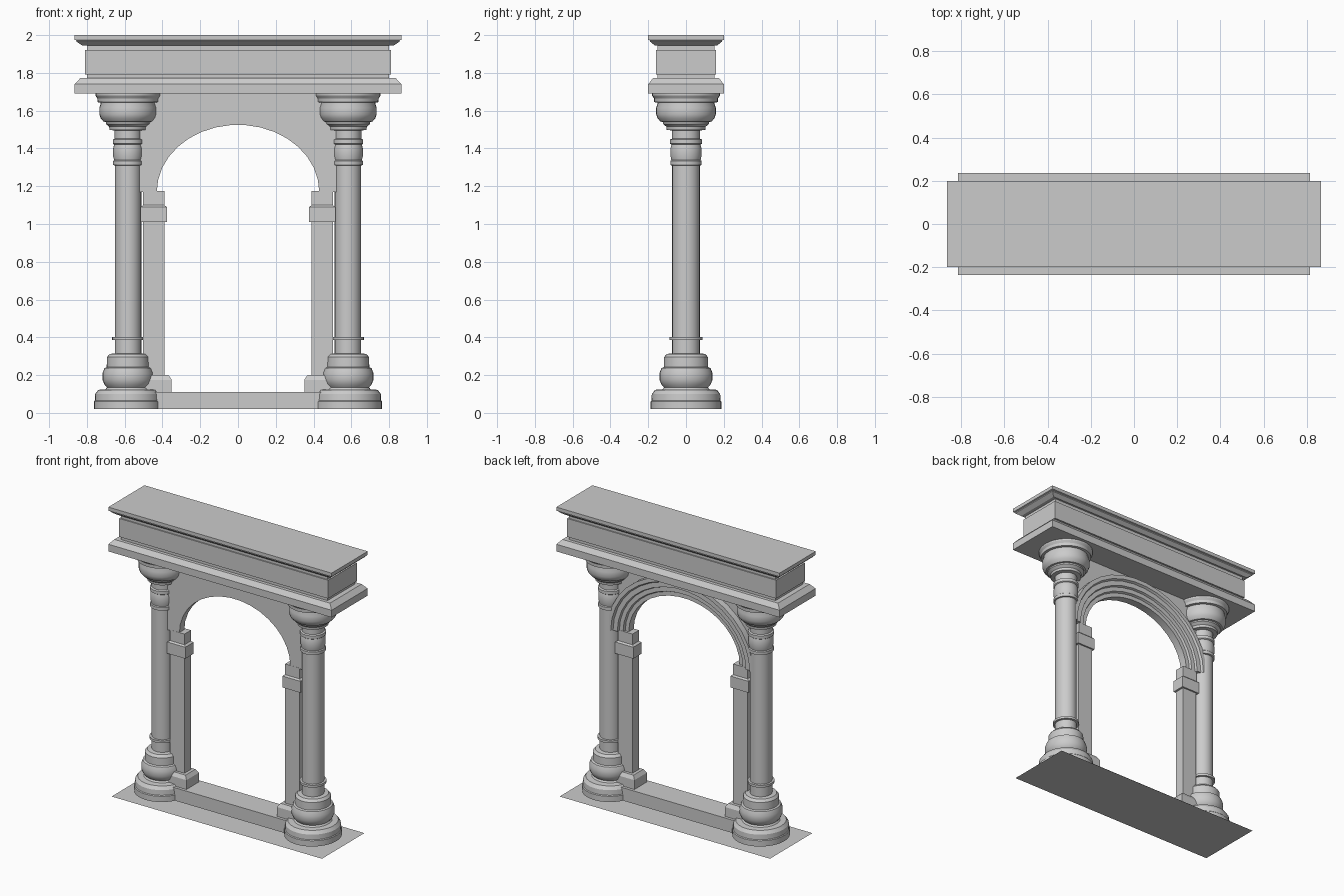
import bpy, math

if "Cube" in bpy.data.objects:
    bpy.data.objects.remove(bpy.data.objects["Cube"])


def make(name, verts, faces, smooth=False):
    me = bpy.data.meshes.new(name)
    me.from_pydata(verts, [], faces)
    ob = bpy.data.objects.new(name, me)
    bpy.context.collection.objects.link(ob)
    bpy.ops.object.select_all(action='DESELECT')
    bpy.context.view_layer.objects.active = ob
    ob.select_set(True)
    bpy.ops.object.mode_set(mode='EDIT')
    bpy.ops.mesh.select_all(action='SELECT')
    bpy.ops.mesh.normals_make_consistent(inside=False)
    bpy.ops.object.mode_set(mode='OBJECT')
    if smooth:
        bpy.ops.object.shade_smooth_by_angle(angle=math.radians(30))
    return ob


def loft(rings):
    """Join equal-length rings of points and cap both ends."""
    n = len(rings[0])
    verts = [p for r in rings for p in r]
    faces = [(k * n + i, k * n + (i + 1) % n, (k + 1) * n + (i + 1) % n, (k + 1) * n + i)
             for k in range(len(rings) - 1) for i in range(n)]
    faces += [tuple(range(n)), tuple(range(len(verts) - n, len(verts)))]
    return verts, faces


def rect_stack(name, levels, cx=0):
    """Stacked rectangular moulding from (half x, half y, z) levels."""
    return make(name, *loft([[(cx - a, -b, z), (cx + a, -b, z), (cx + a, b, z), (cx - a, b, z)]
                             for a, b, z in levels]))


def turned(name, profile, cx, n=32):
    """Lathe a (radius, z) profile, slightly deeper in y than in x."""
    rings = [[(cx + r * math.cos(2 * math.pi * i / n), 1.04 * r * math.sin(2 * math.pi * i / n), z)
              for i in range(n)] for r, z in profile]
    return make(name, *loft(rings), smooth=True)


# Ground sheet and threshold
make("ground_sheet", [(-.815, -.235, 0), (.815, -.235, 0), (.815, .235, 0), (-.815, .235, 0)],
     [(0, 1, 2, 3)])
rect_stack("threshold", [(.56, .09, .02), (.56, .09, .11)])

# Entablature: architrave, frieze and cornice
rect_stack("entablature", [
    (.865, .2, 1.69), (.865, .2, 1.74), (.835, .175, 1.772), (.8, .152, 1.772),
    (.8, .152, 1.792), (.81, .16, 1.792), (.81, .16, 1.92), (.8, .152, 1.92),
    (.8, .152, 1.945), (.825, .165, 1.945), (.855, .19, 1.965), (.855, .19, 1.972),
    (.865, .2, 1.975), (.865, .2, 2)])

# Column profiles
base = [(.181, .02), (.181, .06), (.176, .065), (.174, .1), (.158, .122), (.12, .125),
        (.112, .135), (.125, .15), (.135, .175), (.135, .21), (.125, .237), (.113, .242),
        (.113, .25), (.112, .295), (.098, .312), (.07, .315), (.07, .385), (.084, .386),
        (.084, .402), (.07, .403)]
shaft = [(.07, .4), (.07, 1.31), (.08, 1.312), (.08, 1.333), (.074, 1.338), (.079, 1.36),
         (.079, 1.4), (.074, 1.42), (.081, 1.425), (.081, 1.447), (.071, 1.452), (.071, 1.5)]
capital = [(.07, 1.495), (.098, 1.498), (.1, 1.515), (.118, 1.53), (.118, 1.54), (.13, 1.542),
           (.145, 1.56), (.152, 1.58), (.152, 1.615), (.145, 1.637), (.145, 1.643),
           (.162, 1.645), (.163, 1.665), (.173, 1.68), (.173, 1.692)]

for side, s in (("left", -1), ("right", 1)):
    # Columns
    for part, prof in (("base", base), ("shaft", shaft), ("capital", capital)):
        turned(f"{side}_column_{part}", prof, s * .582)
    # Piers carrying the arch: foot, shaft and impost in one stack
    rect_stack(f"{side}_pier", [
        (.095, .07, .11), (.095, .07, .175), (.078, .055, .2), (.056, .035, .2),
        (.056, .035, 1.01), (.07, .046, 1.01), (.07, .046, 1.09), (.056, .036, 1.1),
        (.056, .036, 1.175)], s * .446)

# Arch: stepped section (t across the band, y) swept over a half ellipse
N = 17
section = [(0, -.035), (1, -.035), (1, .065), (.8, .065), (.74, .05), (.5, .05),
           (.46, .035), (.25, .035), (.2, .02), (0, .02)]


def arc(t, i):
    a = math.pi * i / N
    return (.43 + .135 * t) * math.cos(a), 1.17 + (.355 + .14 * t) * math.sin(a)


rings = []
for i in range(N + 1):
    rings.append([(arc(t, i)[0], y, arc(t, i)[1]) for t, y in section])
make("arch_moulding", *loft(rings), smooth=True)

# Spandrel wall between the arch and the entablature
rings = []
for i in range(N + 1):
    x, z = arc(1, i)
    rings.append([(x, -.035, z), (x, .02, z), (x, .02, 1.695), (x, -.035, 1.695)])
make("spandrel_wall", *loft(rings))
